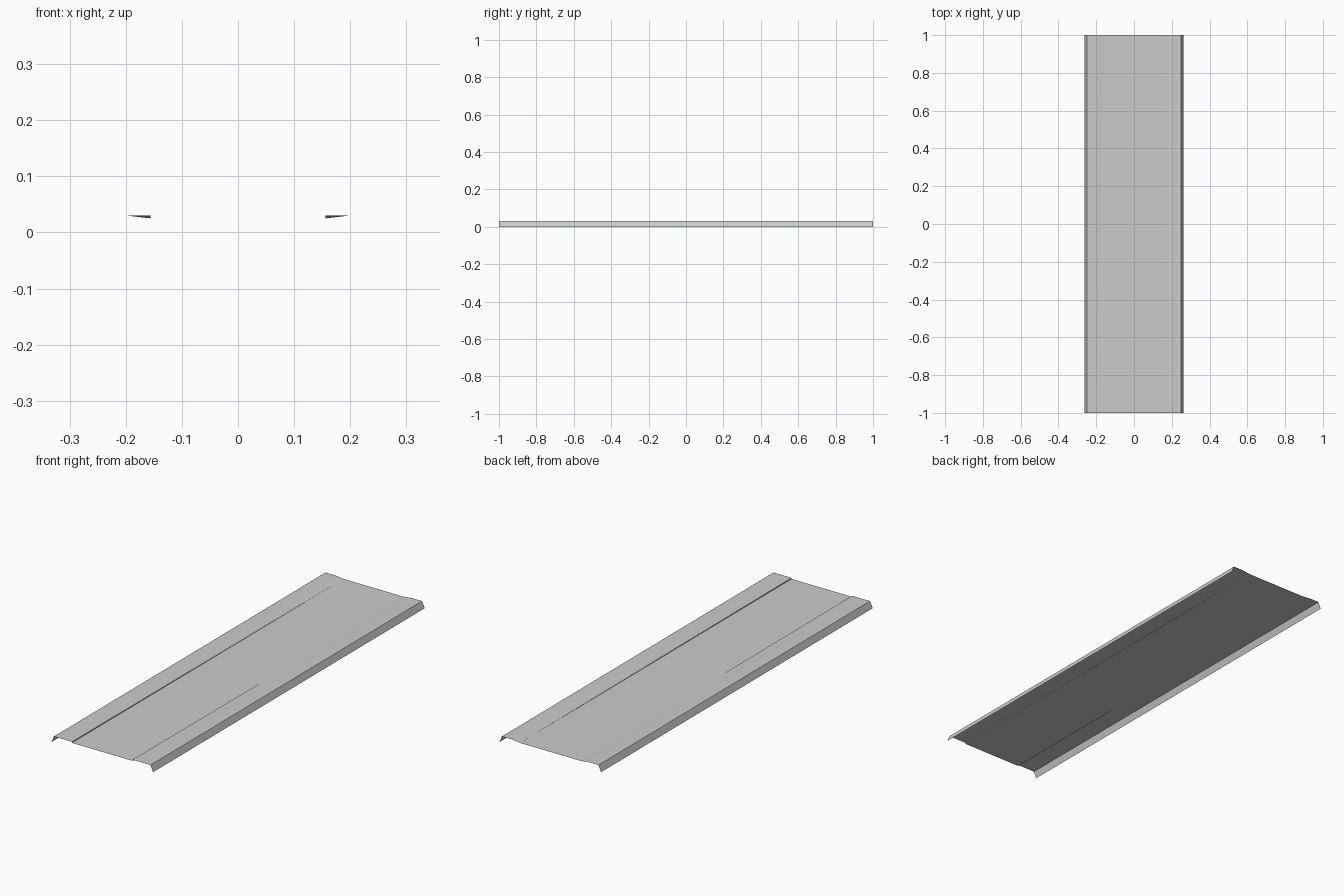
import bpy

if "Cube" in bpy.data.objects:
    bpy.data.objects.remove(bpy.data.objects["Cube"])

CENTRE_X, BEND_X, EDGE_X, LIP_X = 0.156, 0.198, 0.249, 0.262
TOP_Z, PANEL_Z = 0.03, 0.025


def make_part(name, verts, faces):
    mesh = bpy.data.meshes.new(name)
    mesh.from_pydata(verts, [], faces)
    obj = bpy.data.objects.new(name, mesh)
    bpy.context.collection.objects.link(obj)
    return obj


# Recessed flat centre panel
make_part("centre_panel",
          [(-CENTRE_X, -1, PANEL_Z), (CENTRE_X, -1, PANEL_Z),
           (CENTRE_X, 1, PANEL_Z), (-CENTRE_X, 1, PANEL_Z)],
          [(0, 1, 2, 3)])

# Side flanges: turned-down lip, flat rail, and an inner strip that is level
# at the front and dips to the panel at the back, closed by a tapering step
for side, name in ((1, "right_flange"), (-1, "left_flange")):
    front = [(CENTRE_X, TOP_Z), (BEND_X, TOP_Z), (EDGE_X, TOP_Z), (LIP_X, 0)]
    back = [(CENTRE_X, PANEL_Z)] + front[1:]
    verts = [(side * x, -1, z) for x, z in front]
    verts += [(side * x, 1, z) for x, z in back]
    verts.append((side * CENTRE_X, -1, PANEL_Z))
    faces = [(0, 1, 4), (1, 5, 4), (1, 2, 6, 5), (2, 3, 7, 6), (8, 0, 4)]
    if side < 0:
        faces = [f[::-1] for f in faces]
    make_part(name, verts, faces)
